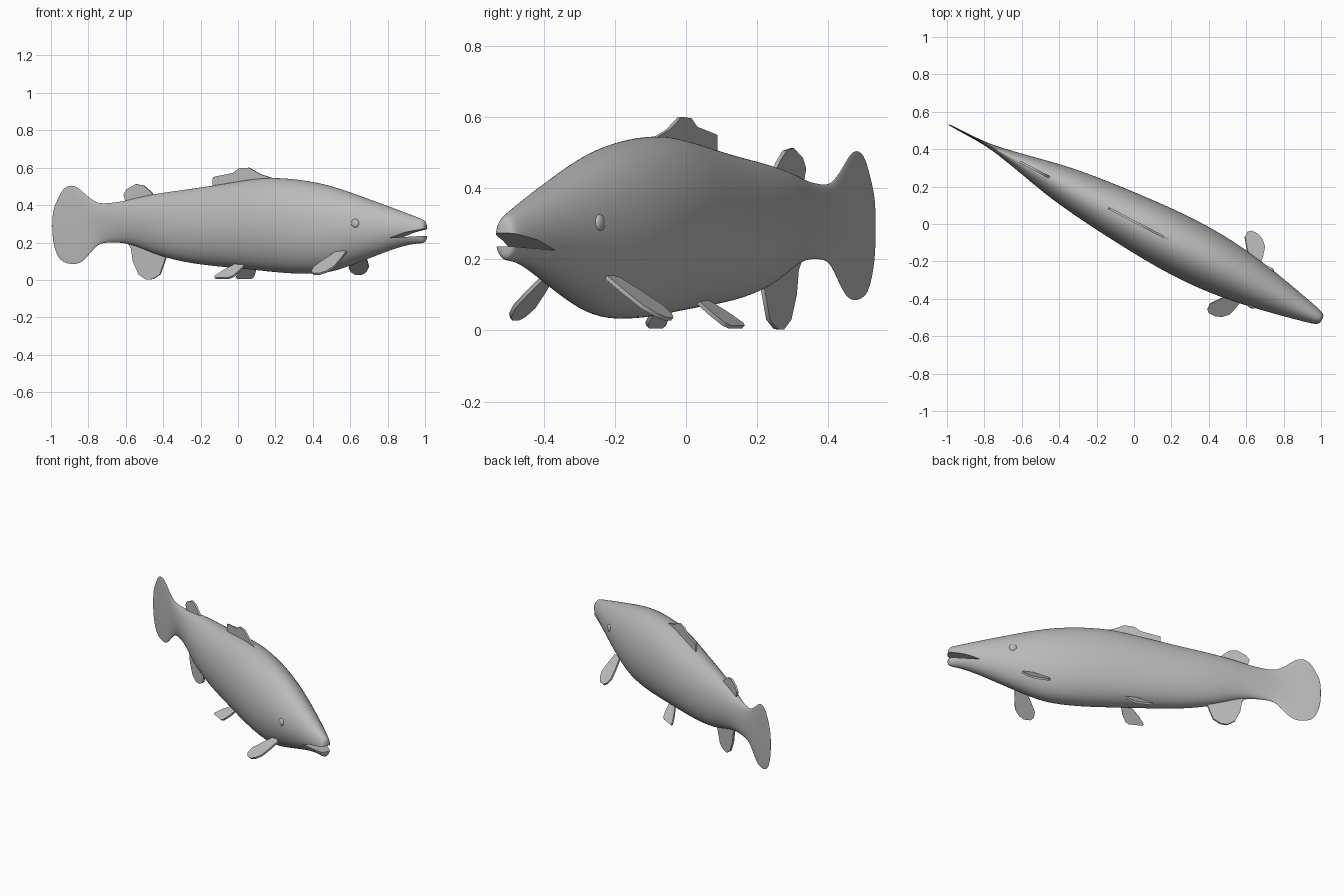
import bpy, bmesh, math
from mathutils import Vector

cube = bpy.data.objects.get("Cube")
if cube:
    bpy.data.objects.remove(cube, do_unlink=True)

HEADING = -math.radians(27.6)   # the fish lies diagonally, nose towards +x -y
SHIFT = 0.012                   # small sideways offset of the mid plane
SIDES = 24

grey = bpy.data.materials.new("fish_grey")
grey.use_nodes = True
grey.diffuse_color = (0.5, 0.5, 0.5, 1)
grey.node_tree.nodes["Principled BSDF"].inputs["Base Color"].default_value = grey.diffuse_color


def make(name, bm):
    """Turn a bmesh built along the fish axis into a placed object."""
    bmesh.ops.recalc_face_normals(bm, faces=bm.faces)
    mesh = bpy.data.meshes.new(name)
    bm.to_mesh(mesh)
    bm.free()
    ob = bpy.data.objects.new(name, mesh)
    bpy.context.collection.objects.link(ob)
    ob.rotation_euler.z = HEADING
    ob.location = (-SHIFT * math.sin(HEADING), SHIFT * math.cos(HEADING), 0)
    mesh.materials.append(grey)
    return ob


def finish(ob, angle=40):
    """Apply the modifiers, then shade smooth with sharp edges kept."""
    bpy.ops.object.select_all(action='DESELECT')
    bpy.context.view_layer.objects.active = ob
    ob.select_set(True)
    for mod in list(ob.modifiers):
        bpy.ops.object.modifier_apply(modifier=mod.name)
    bpy.ops.object.shade_smooth_by_angle(angle=math.radians(angle))


def plate(name, points, thickness):
    """Thin fin from a closed outline."""
    bm = bmesh.new()
    bm.faces.new([bm.verts.new(p) for p in points])
    ob = make(name, bm)
    solid = ob.modifiers.new("thickness", 'SOLIDIFY')
    solid.thickness = thickness
    solid.offset = 0
    finish(ob)


def leaf(name, root, tip, widths, side):
    """Paired fin: a tapering blade from root to tip."""
    root, tip = Vector(root), Vector(tip)
    front, back = [], []
    for t, w in widths:
        mid = root.lerp(tip, t)
        mid.y *= side
        front.append(mid + Vector((w, 0, 0)))
        back.append(mid - Vector((w, 0, 0)))
    plate(name, front + back[::-1], 0.012)


# Body and tail: distance along axis, back height, belly height, half width
stations = [
    (-1.128, .37, .21, .003), (-1.095, .43, .12, .004), (-1.06, .5, .09, .005),
    (-.99, .515, .077, .006), (-.93, .46, .1, .008), (-.86, .41, .19, .014),
    (-.8, .41, .2, .025), (-.7, .42, .2, .045), (-.6, .445, .175, .067),
    (-.45, .47, .115, .1), (-.23, .495, .077, .128), (0, .53, .06, .148),
    (.15, .55, .045, .158), (.3, .546, .032, .163), (.45, .527, .028, .158),
    (.56, .503, .04, .148), (.68, .467, .078, .131), (.8, .427, .12, .109),
    (.93, .385, .165, .081), (1.04, .347, .192, .056), (1.11, .325, .195, .038),
    (1.129, .31, .203, .025),
]
bm = bmesh.new()
rings = []
for u, top, low, half in stations:
    ring = []
    for i in range(SIDES):
        a = math.tau * i / SIDES
        z = (top + low) / 2 + (top - low) / 2 * math.sin(a)
        ring.append(bm.verts.new((u, half * math.cos(a), z)))
    rings.append(ring)
for a, b in zip(rings, rings[1:]):
    for i in range(SIDES):
        j = (i + 1) % SIDES
        bm.faces.new((a[i], a[j], b[j], b[i]))
bm.faces.new(rings[0])
bm.faces.new(rings[-1])
body = make("body", bm)
body.modifiers.new("smooth", 'SUBSURF').levels = 2

# Open mouth: a wedge cut out of the snout
bm = bmesh.new()
wedge = [(.945, .225), (1.03, .254), (1.2, .288), (1.2, .24)]
face = bm.faces.new([bm.verts.new((u, -.2, z)) for u, z in wedge])
moved = bmesh.ops.extrude_face_region(bm, geom=[face])["geom"]
bmesh.ops.translate(bm, vec=(0, .4, 0),
                    verts=[g for g in moved if isinstance(g, bmesh.types.BMVert)])
cutter = make("mouth_cutter", bm)
cutter.hide_render = True
cut = body.modifiers.new("mouth", 'BOOLEAN')
cut.object = cutter
cut.operation = 'DIFFERENCE'
finish(body)
bpy.data.objects.remove(cutter, do_unlink=True)

# Fins on the mid line
median_fins = {
    "dorsal_fin": [(-.16, .47), (-.155, .55), (-.1, .56), (-.035, .572), (0, .596),
                   (.06, .6), (.09, .585), (.13, .565), (.2, .545), (.2, .5)],
    "adipose_fin": [(-.675, .4), (-.695, .455), (-.675, .485), (-.62, .512),
                    (-.575, .505), (-.535, .475), (-.5, .44)],
    "anal_fin": [(-.68, .21), (-.65, .17), (-.638, .1), (-.605, .03), (-.56, .002),
                 (-.52, .004), (-.475, .03), (-.44, .12), (-.45, .2)],
}
for name, outline in median_fins.items():
    plate(name, [(u, 0, z) for u, z in outline], 0.012)

# Paired fins and eyes
for label, side in (("left", 1), ("right", -1)):
    leaf(label + "_pectoral_fin", (.67, .1, .15), (.595, .245, .032),
         [(0, .03), (.35, .048), (.7, .06), (.9, .045), (1, .02)], side)
    leaf(label + "_pelvic_fin", (.04, .055, .085), (-.035, .13, .01),
         [(0, .03), (.5, .05), (.9, .055), (1, .042)], side)
    bm = bmesh.new()
    bmesh.ops.create_uvsphere(bm, u_segments=16, v_segments=10, radius=1)
    bmesh.ops.scale(bm, vec=(.024, .012, .024), verts=bm.verts)
    bmesh.ops.translate(bm, vec=(.757, side * .11, .302), verts=bm.verts)
    finish(make(label + "_eye", bm))
